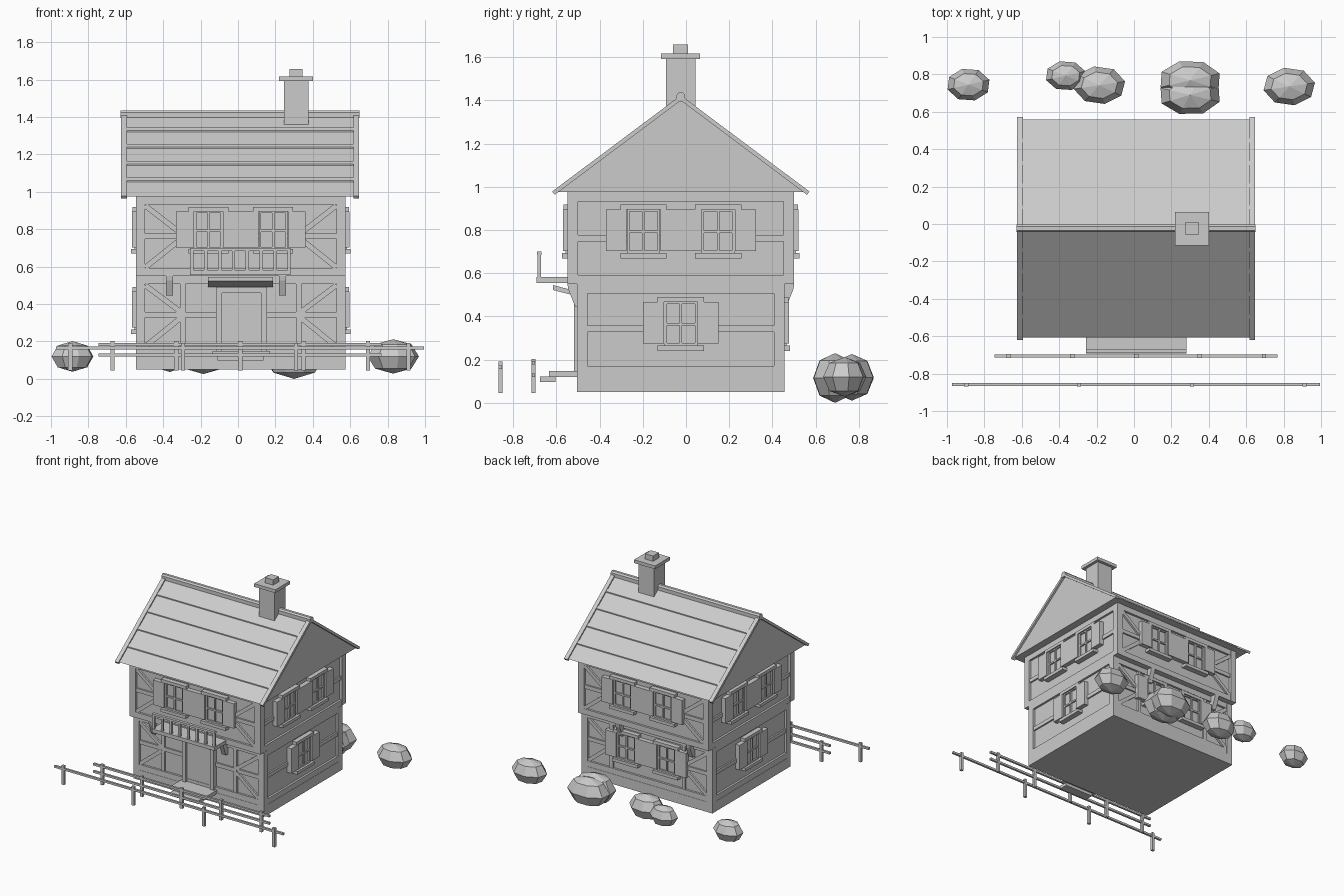
import bpy, bmesh, math
from mathutils import Matrix, Vector

if "Cube" in bpy.data.objects:
    bpy.data.objects.remove(bpy.data.objects["Cube"])

grey = bpy.data.materials.new("plain grey")
grey.diffuse_color = (0.6, 0.6, 0.6, 1)
grey.use_nodes = True
grey.node_tree.nodes["Principled BSDF"].inputs["Base Color"].default_value = grey.diffuse_color
CX, CY = 0.015, -0.024          # centre of the house
HX, HY_LOW, HY_UP = 0.561, 0.481, 0.525   # half sizes of the storeys


def finish(name, bm):
    bmesh.ops.recalc_face_normals(bm, faces=bm.faces)
    me = bpy.data.meshes.new(name)
    bm.to_mesh(me)
    bm.free()
    me.materials.append(grey)
    ob = bpy.data.objects.new(name, me)
    bpy.context.collection.objects.link(ob)
    return ob


def boxes(name, items, mat=Matrix()):
    """items: (x0, x1, y0, y1, z0, z1) boxes joined in one object"""
    bm = bmesh.new()
    for x0, x1, y0, y1, z0, z1 in items:
        m = Matrix.Translation(((x0 + x1) / 2, (y0 + y1) / 2, (z0 + z1) / 2))
        m = mat @ m @ Matrix.Diagonal((x1 - x0, y1 - y0, z1 - z0, 1))
        bmesh.ops.create_cube(bm, size=1, matrix=m)
    return finish(name, bm)


def prism(name, profile, x0, x1):
    """(y, z) outline extruded along x"""
    bm = bmesh.new()
    f = bm.faces.new([bm.verts.new((x0, y, z)) for y, z in profile])
    ext = bmesh.ops.extrude_face_region(bm, geom=[f])["geom"]
    bmesh.ops.translate(bm, vec=(x1 - x0, 0, 0),
                        verts=[v for v in ext if isinstance(v, bmesh.types.BMVert)])
    return finish(name, bm)


def wall_frame(side, dist):
    """local frame of a wall: x along it, -y outward, y = 0 on the outer face"""
    ang = {"front": 0, "right": math.pi / 2, "back": math.pi, "left": -math.pi / 2}[side]
    return Matrix.Translation((CX, CY, 0)) @ Matrix.Rotation(ang, 4, 'Z') @ Matrix.Translation((0, -dist, 0))


def brace(name, mat, u0, z0, u1, z1, w=0.028):
    """diagonal timber between two points of a wall"""
    d = Vector((u1 - u0, 0, z1 - z0))
    m = mat @ Matrix.Translation(((u0 + u1) / 2, 0, (z0 + z1) / 2)) @ Matrix.Rotation(-math.atan2(d.z, d.x), 4, 'Y')
    h = d.length / 2
    return boxes(name, [(-h, h, 0.004, 0.025, -w / 2, w / 2)], m)


def window(name, mat, u, z):
    m = mat @ Matrix.Translation((u, 0, z))
    boxes(name + "_glass", [(-0.077, 0.077, 0.003, 0.02, -0.105, 0.1)], m)
    bars = [(a - 0.006, a + 0.006, -0.008, 0.01, -0.105, 0.1) for a in (-0.071, 0, 0.071)]
    bars += [(-0.077, 0.077, -0.008, 0.01, b - 0.006, b + 0.006) for b in (-0.099, -0.006, 0.094)]
    boxes(name + "_frame", bars, m)
    boxes(name + "_lintel_and_sill", [(-0.107, 0.107, -0.018, 0.02, 0.097, 0.121),
                                      (-0.107, 0.107, -0.025, 0.02, -0.129, -0.105)], m)
    boxes(name + "_shutters", [(s * 0.126 - 0.048, s * 0.126 + 0.048, -0.02, 0.015, -0.095, 0.097)
                               for s in (-1, 1)], m)


# Foundation and plaster walls
boxes("foundation", [(CX - HX, CX + HX, CY - HY_LOW, CY + HY_LOW, 0.05, 0.128)])
for name, hy, z0, z1 in (("lower_walls", HY_LOW, 0.128, 0.55), ("upper_walls", HY_UP, 0.55, 0.976)):
    i = 0.018
    boxes(name, [(CX - HX + i, CX + HX - i, CY - hy + i, CY + hy - i, z0, z1)])
    boxes(name + "_corner_posts", [(CX + sx * (HX - 0.025) - 0.025, CX + sx * (HX - 0.025) + 0.025,
                                    CY + sy * (hy - 0.025) - 0.025, CY + sy * (hy - 0.025) + 0.025, z0, z1)
                                   for sx in (-1, 1) for sy in (-1, 1)])

# Timbers and windows on each wall
for side in ("front", "back", "left", "right"):
    gable = side in ("left", "right")
    for floor, z0, z1, rail, wz in (("lower", 0.128, 0.55, 0.342, 0.37), ("upper", 0.55, 0.976, 0.763, 0.798)):
        hy = HY_LOW if floor == "lower" else HY_UP
        half, dist = (hy, HX) if gable else (HX, hy)
        m = wall_frame(side, dist)
        tag = side + "_" + floor
        u = half - 0.05
        door = side == "front" and floor == "lower"
        rails = [(-u, u, 0.002, 0.03, z0, z0 + 0.043), (-u, u, 0.002, 0.03, z1 - 0.043, z1)]
        if door:
            rails += [(-u, -0.13, 0.006, 0.03, rail - 0.015, rail + 0.015),
                      (0.13, u, 0.006, 0.03, rail - 0.015, rail + 0.015)]
        else:
            rails += [(-u, u, 0.006, 0.03, rail - 0.015, rail + 0.015)]
        if not gable and floor == "lower":
            rails += [(s * 0.31 - 0.014, s * 0.31 + 0.014, 0.005, 0.03, z0, z1) for s in (-1, 1)]
        boxes(tag + "_beams", rails, m)
        if not gable:
            for s in (-1, 1):
                brace(tag + "_brace_top", m, s * u, z1 - 0.05, s * 0.32, rail + 0.015)
                brace(tag + "_brace_bottom", m, s * u, z0 + 0.045, s * 0.32, rail - 0.015)
        if not door:
            for c in ([0] if gable and floor == "lower" else [-0.173, 0.173]):
                window(tag + "_window", m, c, wz)

# Corbels below the overhanging upper floor
for s in (-1, 1):
    for x in (-0.366, 0.238):
        e = CY + s * HY_LOW
        prism("corbel", [(e - s * 0.02, 0.55), (e + s * 0.044, 0.55), (e + s * 0.04, 0.525),
                         (e + s * 0.008, 0.445), (e - s * 0.02, 0.445)], x - 0.018, x + 0.018)

# Front door, canopy and steps
f = CY - HY_LOW
boxes("door_frame", [(-0.118, -0.086, f - 0.014, f + 0.02, 0.12, 0.49), (0.122, 0.155, f - 0.014, f + 0.02, 0.12, 0.49),
                     (-0.118, 0.155, f - 0.014, f + 0.02, 0.46, 0.49)])
boxes("door", [(-0.086, 0.122, f + 0.005, f + 0.025, 0.13, 0.46), (-0.05, 0.11, f, f + 0.02, 0.445, 0.455)])
prism("door_canopy", [(-0.615, 0.545), (-0.49, 0.512), (-0.49, 0.49), (-0.615, 0.522)], -0.16, 0.187)
boxes("door_steps", [(-0.135, 0.17, -0.635, f + 0.01, 0.12, 0.148), (-0.11, 0.135, -0.676, -0.605, 0.097, 0.122)])

# Balcony
boxes("balcony_deck", [(-0.256, 0.282, -0.692, -0.54, 0.555, 0.583)])
step = 0.52 / 7
boxes("balcony_railing", [(-0.256, 0.282, -0.69, -0.668, 0.684, 0.701)] +
      [(-0.247 + i * step - 0.009, -0.247 + i * step + 0.009, -0.687, -0.671, 0.58, 0.69) for i in range(8)])

# Roof: solid gable, verge boards, shingle battens, ridge cap
HALF, EAVE, APEX = 0.583, 0.976, 1.412
SL = (APEX - EAVE) / HALF
prism("roof", [(CY - HALF, EAVE), (CY + HALF, EAVE), (CY, APEX)], -0.61, 0.632)
for s in (-1, 1):
    def slope(t, lift):
        return (CY + s * t, APEX - SL * t + lift)
    for x0, x1 in ((-0.625, -0.594), (0.617, 0.648)):
        prism("verge_board", [slope(0, -0.012), slope(0, 0.012), slope(0.596, 0.012), slope(0.584, -0.012)], x0, x1)
    for t in (0.103, 0.22, 0.34, 0.46):
        prism("roof_batten", [slope(t, -0.01), slope(t, 0.008), slope(t + 0.021, 0.008), slope(t + 0.021, -0.01)],
              -0.6, 0.625)
prism("ridge_cap", [(CY - 0.02, 1.395), (CY - 0.02, 1.425), (CY - 0.01, 1.436), (CY + 0.01, 1.436),
                    (CY + 0.02, 1.425), (CY + 0.02, 1.395)], -0.627, 0.65)

# Chimney
boxes("chimney", [(0.245, 0.378, -0.092, 0.043, 1.25, 1.6), (0.22, 0.401, -0.115, 0.065, 1.592, 1.617)])
boxes("chimney_pot", [(0.276, 0.344, -0.06, 0.01, 1.61, 1.658)])

# Fences
for y, x0, x1, posts, rails in ((-0.859, -0.973, 0.995, (-0.897, -0.295, 0.31, 0.912), (0.165,)),
                                (-0.706, -0.745, 0.768, (-0.67, -0.33, 0.012, 0.35, 0.695), (0.185, 0.128))):
    boxes("fence_rails", [(x0, x1, y - 0.008, y + 0.008, z - 0.008, z + 0.008) for z in rails])
    boxes("fence_posts", [(p - 0.011, p + 0.011, y - 0.01, y + 0.01, 0.045, 0.203 if y > -0.8 else 0.192)
                          for p in posts])

# Bushes behind the house: (x, y, z, radii)
for x, y, z, rx, ry, rz, turn in ((-0.885, 0.745, 0.12, 0.117, 0.088, 0.082, 0.3), (-0.365, 0.793, 0.115, 0.11, 0.08, 0.078, 0.3),
                                  (-0.185, 0.742, 0.12, 0.14, 0.102, 0.094, 0.2), (0.3, 0.768, 0.118, 0.168, 0.108, 0.108, 0.35),
                                  (0.3, 0.69, 0.115, 0.168, 0.108, 0.115, -0.35), (0.83, 0.735, 0.12, 0.14, 0.102, 0.092, 0.2)):
    bm = bmesh.new()
    m = Matrix.Translation((x, y, z)) @ Matrix.Diagonal((rx, ry, rz, 1)) @ Matrix.Rotation(turn, 4, 'Z')
    bmesh.ops.create_uvsphere(bm, u_segments=8, v_segments=4, radius=1, matrix=m)
    finish("bush", bm)
